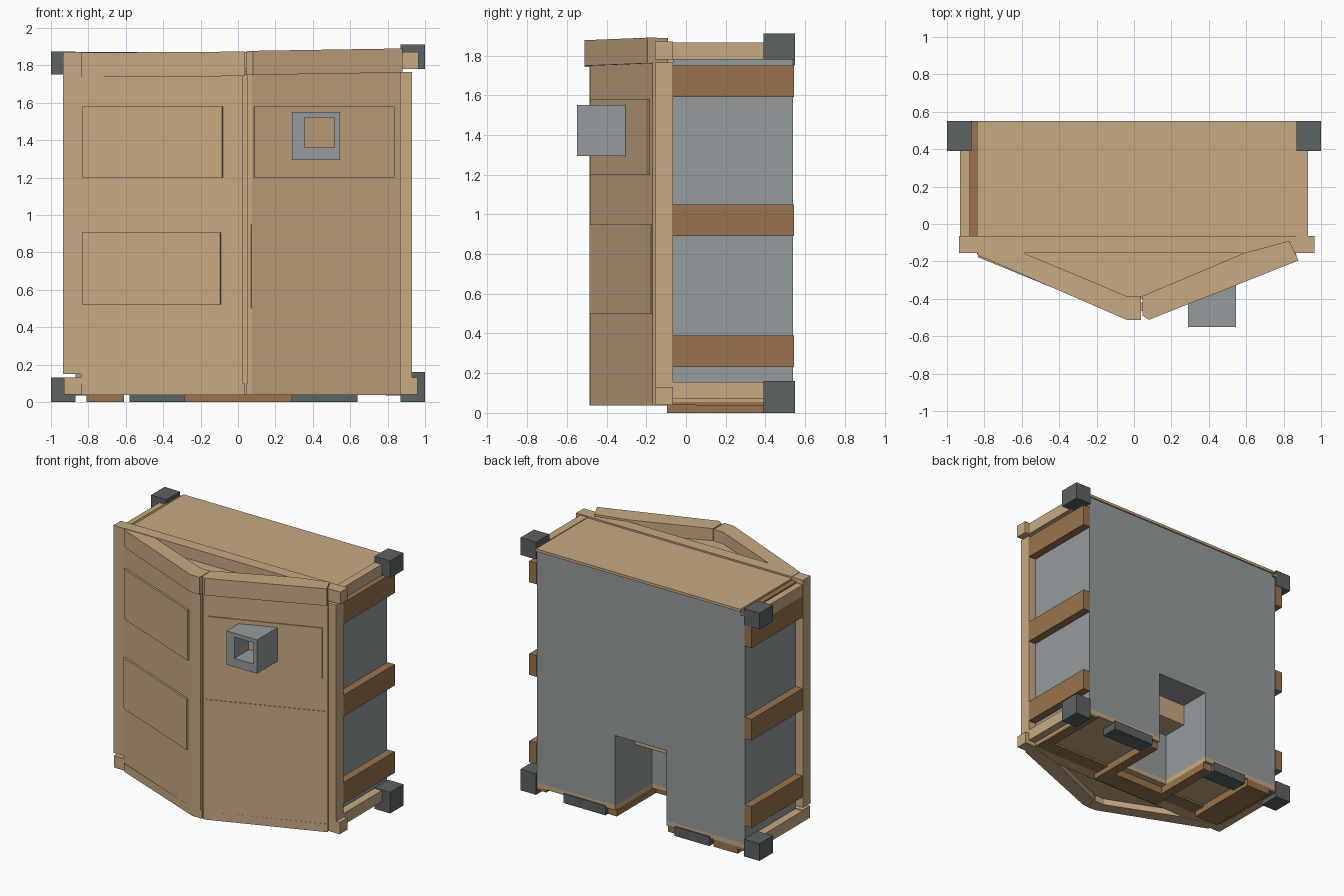
import bpy, bmesh, math
from mathutils import Vector

if "Cube" in bpy.data.objects:
    bpy.data.objects.remove(bpy.data.objects["Cube"])

def mat(name, c):
    m = bpy.data.materials.new(name)
    m.diffuse_color = (*c, 1)
    m.use_nodes = True
    m.node_tree.nodes["Principled BSDF"].inputs["Base Color"].default_value = m.diffuse_color
    return m

TAN = mat("tan_paint", (.58, .40, .23))
WOOD = mat("brown_wood", (.32, .175, .077))
GREY = mat("grey_panel", (.30, .33, .34))
DARK = mat("dark_steel", (.107, .122, .127))

def prism(name, pts, a, b, m, axis='z', tilt=0.0):
    """Extrude an outline along z (xy points) or along y (xz points)."""
    bm = bmesh.new()
    def put(p, h):
        return (p[0], p[1], h + tilt * p[0]) if axis == 'z' else (p[0], h, p[1])
    lo = [bm.verts.new(put(p, a)) for p in pts]
    hi = [bm.verts.new(put(p, b)) for p in pts]
    bm.faces.new(lo)
    bm.faces.new(hi)
    for i in range(len(pts)):
        j = (i + 1) % len(pts)
        bm.faces.new((lo[i], lo[j], hi[j], hi[i]))
    bmesh.ops.recalc_face_normals(bm, faces=bm.faces)
    me = bpy.data.meshes.new(name)
    bm.to_mesh(me)
    bm.free()
    me.materials.append(m)
    ob = bpy.data.objects.new(name, me)
    bpy.context.collection.objects.link(ob)
    return ob

def box(name, x0, x1, y0, y1, z0, z1, m):
    return prism(name, [(x0, y0), (x1, y0), (x1, y1), (x0, y1)], z0, z1, m)

def slab(name, p, q, out, inn, z0, z1, m):
    """Upright board along the plan line p-q, growing out and in from it."""
    p, q = Vector(p), Vector(q)
    d = (q - p).normalized()
    n = Vector((d.y, -d.x))
    return prism(name, [p + n * out, q + n * out, q - n * inn, p - n * inn], z0, z1, m)

# Main grey cabinet with the notch at the back
NX, NZ = .215, .62
box("cabinet_front", -.87, .87, -.065, .10, .09, 1.84, GREY)
prism("cabinet_back", [(-.87, .09), (-NX, .09), (-NX, NZ), (NX, NZ), (NX, .09),
                       (.87, .09), (.87, 1.84), (-.87, 1.84)], .10, .54, GREY, 'y')
box("notch_block", -NX, NX, .10, .30, .46, NZ, TAN)

# Roof plate and edge strip
box("roof_plate", -.84, .87, -.065, .55, 1.84, 1.86, TAN)
box("roof_edge_strip", -.88, -.84, -.065, .55, 1.815, 1.845, WOOD)

# Floor plate around the notch, and the boards beneath
prism("floor_plate", [(-.87, -.065), (.87, -.065), (.87, .54), (NX, .54), (NX, .10),
                      (-NX, .10), (-NX, .54), (-.87, .54)], .055, .09, TAN)
box("floor_front_board", -.87, .87, -.095, .05, .04, .07, WOOD)
box("floor_cross_board", -.29, .29, -.095, .05, 0, .04, WOOD)
box("floor_left_runner", -.81, -.61, -.04, .54, 0, .055, WOOD)
for s, side in ((-1, "left"), (1, "right")):
    xs = sorted((s * NX, s * .29))
    box(f"notch_runner_{side}", *xs, .05, .52, 0, .055, WOOD)
    xs = sorted((s * .79, s * .87))
    box(f"floor_edge_board_{side}", *xs, .05, .54, .035, .055, WOOD)
for x0, x1, side in ((-.58, -.29, "left"), (.29, .64, "right")):
    box(f"skid_pad_{side}", x0, x1, .42, .55, 0, .07, DARK)

# Side boards, rails and corner blocks
for s, side, dz in ((-1, "left", -.03), (1, "right", 0)):
    xs = sorted((s * .87, s * .93))
    for i, z in enumerate((.23, .89, 1.59)):
        box(f"side_board_{side}_{i}", *xs, -.07, .545, z, z + .16, WOOD)
    for z, w in ((.07, "bottom"), (1.78, "top")):
        box(f"side_rail_{side}_{w}", *xs, -.07, .40, z + dz, z + dz + .085, TAN)
    xc = sorted((s * .87, s * 1.0))
    box(f"corner_block_{side}_bottom", *xc, .39, .55, 0, .16 + dz, DARK)
    box(f"corner_block_{side}_top", *xc, .39, .55, 1.78 + dz, 1.91 + dz * 1.2, DARK)

# Front frame
box("frame_post_left", -.935, -.84, -.155, -.065, .15, 1.87, TAN)
box("frame_post_right", .84, .93, -.155, -.065, .10, 1.765, TAN)
box("frame_beam_bottom", -.93, .96, -.155, -.065, .04, .13, TAN)
box("frame_beam_top", -.84, .965, -.155, -.065, 1.78, 1.872, TAN)

# Angled doors meeting at a blunt nose
L0, L1 = (-.84, -.16), (-.04, -.487)
R0, R1 = (.065, -.485), (.87, -.17)
slab("door_left", L0, L1, 0, .05, .04, 1.75, TAN)
slab("door_right", R0, R1, 0, .05, .04, 1.765, TAN)
box("nose_post", -.05, .028, -.487, -.42, .04, 1.75, TAN)
box("nose_seam", .028, .05, -.465, -.42, .04, 1.75, TAN)
box("nose_strip_right", .05, .075, -.485, -.42, .04, 1.75, TAN)

# Raised door panels
def on_line(a, b, x):
    return (x, a[1] + (b[1] - a[1]) * (x - a[0]) / (b[0] - a[0]))

for name, a, b, x0, x1, z0, z1, t in (
        ("left_upper", L0, L1, -.825, -.08, 1.2, 1.58, .014),
        ("left_lower", L0, L1, -.83, -.09, .52, .905, .014),
        ("right_upper", R0, R1, .085, .835, 1.2, 1.58, .008),
        ("right_lower", R0, R1, .07, .865, .50, .95, .004)):
    slab(f"door_panel_{name}", on_line(a, b, x0), on_line(a, b, x1), t, .01, z0, z1, TAN)

# Angled beams over and under the doors, open in the middle
left = [(-.84, -.165), (-.04, -.512), (.038, -.512), (.038, -.385), (-.04, -.385), (-.59, -.155),
        (-.80, -.10)]
right = [(.045, -.49), (.08, -.512), (.88, -.195), (.83, -.09), (.59, -.155), (.045, -.385)]
prism("top_beam_left", left, 1.742, 1.873, TAN, tilt=.006)
prism("top_beam_right", right, 1.747, 1.876, TAN, tilt=.016)
low_l = [(x, max(y, -.487)) for x, y in left]
low_r = [(x, max(y, -.485)) for x, y in right]
prism("bottom_beam_left", low_l, .038, .10, TAN)
prism("bottom_beam_right", low_r[:1] + [(.08, -.479), (.87, -.172)] + low_r[3:], .038, .10, TAN)
nook = [(-.62, -.15), (.62, -.15), (.04, -.40), (-.04, -.40)]
prism("top_recess_panel", nook, 1.765, 1.785, TAN)
prism("bottom_recess_panel", nook, .085, .10, TAN)

# Square grey duct through the right door
X0, X1, Z0, Z1 = .29, .545, 1.295, 1.55
HX0, HX1, HZ0, HZ1 = .355, .515, 1.36, 1.52
bm = bmesh.new()
rings = [[bm.verts.new((x, y, z)) for x, z in ((a, c), (b, c), (b, d), (a, d))]
         for a, b, c, d, y in ((X0, X1, Z0, Z1, -.55), (HX0, HX1, HZ0, HZ1, -.55),
                               (HX0, HX1, HZ0, HZ1, -.30), (X0, X1, Z0, Z1, -.30))]
for r in range(4):
    for i in range(4):
        j, n = (i + 1) % 4, rings[(r + 1) % 4]
        bm.faces.new((rings[r][i], rings[r][j], n[j], n[i]))
bmesh.ops.recalc_face_normals(bm, faces=bm.faces)
me = bpy.data.meshes.new("duct")
bm.to_mesh(me)
bm.free()
me.materials.append(GREY)
bpy.context.collection.objects.link(bpy.data.objects.new("duct", me))
